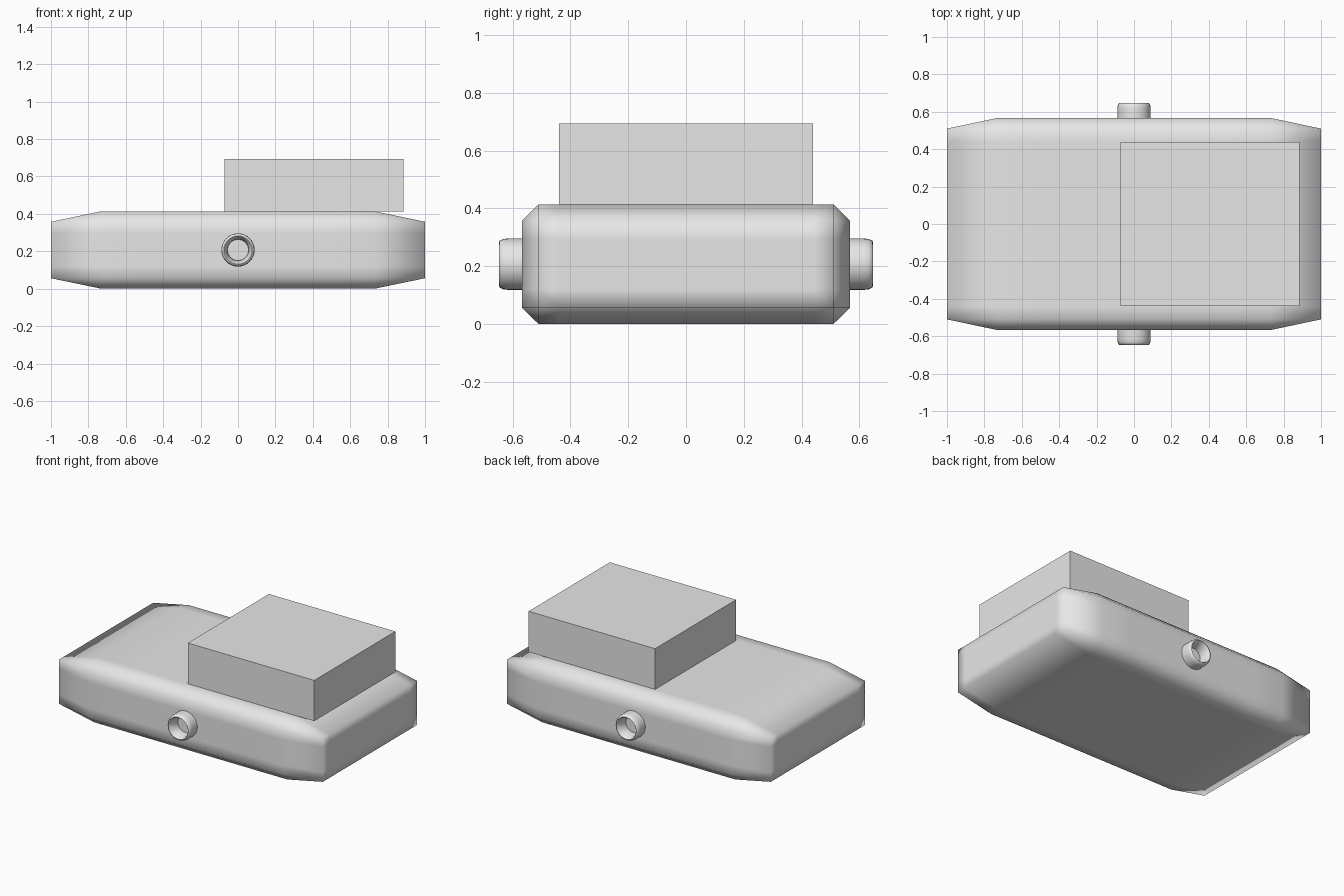
import bpy, bmesh, math
from mathutils import Vector

if "Cube" in bpy.data.objects:
    bpy.data.objects.remove(bpy.data.objects["Cube"])

grey = bpy.data.materials.new("light grey")
grey.diffuse_color = (0.8, 0.8, 0.8, 1)
grey.use_nodes = True
grey.node_tree.nodes["Principled BSDF"].inputs["Base Color"].default_value = grey.diffuse_color


def finish(bm, name, smooth):
    bmesh.ops.recalc_face_normals(bm, faces=bm.faces[:])
    for f in bm.faces:
        f.smooth = smooth
    me = bpy.data.meshes.new(name)
    bm.to_mesh(me)
    bm.free()
    me.materials.append(grey)
    ob = bpy.data.objects.new(name, me)
    bpy.context.collection.objects.link(ob)
    return ob


# Main body: convex hull of a chamfered box, long chamfers at the ends
X, Y, Z, ZC = 1.0, 0.567, 0.207, 0.207
cx, cy, cz = 0.27, 0.057, 0.056
bm = bmesh.new()
for sx in (-1, 1):
    for sy in (-1, 1):
        for sz in (-1, 1):
            for p in ((X, Y - cy, Z - cz), (X - cx, Y, Z - cz), (X - cx, Y - cy, Z)):
                bm.verts.new((sx * p[0], sy * p[1], ZC + sz * p[2]))
bmesh.ops.convex_hull(bm, input=bm.verts[:])
bmesh.ops.dissolve_limit(bm, angle_limit=0.01, verts=bm.verts[:], edges=bm.edges[:])
# support loops keep the soft shading close to the edges
for axis, offs in (((0, 0, 1), (0.12, 0.294)), ((0, 1, 0), (-0.44, 0.44)),
                   ((1, 0, 0), (-0.5, 0.5))):
    for o in offs:
        bmesh.ops.bisect_plane(bm, geom=bm.verts[:] + bm.edges[:] + bm.faces[:],
                               plane_co=Vector(axis) * o, plane_no=axis)
finish(bm, "body", True)

# Raised block on the top
bm = bmesh.new()
bmesh.ops.create_cube(bm, size=1)
for v in bm.verts:
    v.co = Vector((0.406 + v.co.x * 0.958, v.co.y * 0.878, 0.5535 + v.co.z * 0.279))
finish(bm, "top_block", False)

# Hollow side sockets: (radius, distance from centre) profile spun around y
profile = [(0.089, 0.55), (0.089, 0.615), (0.087, 0.632), (0.081, 0.645), (0.075, 0.647),
           (0.070, 0.642), (0.057, 0.59), (0.056, 0.572), (0.0, 0.572)]
N = 32
for name, s in (("front_socket", -1), ("back_socket", 1)):
    bm = bmesh.new()
    rings = []
    for r, d in profile[:-1]:
        rings.append([bm.verts.new((r * math.cos(2 * math.pi * i / N), s * d,
                                    ZC + r * math.sin(2 * math.pi * i / N))) for i in range(N)])
    for a, b in zip(rings, rings[1:]):
        for i in range(N):
            j = (i + 1) % N
            bm.faces.new((a[i], a[j], b[j], b[i]))
    bm.faces.new(rings[-1])
    bm.faces.new(rings[0])
    ob = finish(bm, name, True)
    bpy.ops.object.select_all(action='DESELECT')
    ob.select_set(True)
    bpy.context.view_layer.objects.active = ob
    bpy.ops.object.shade_smooth_by_angle(angle=math.radians(50))
